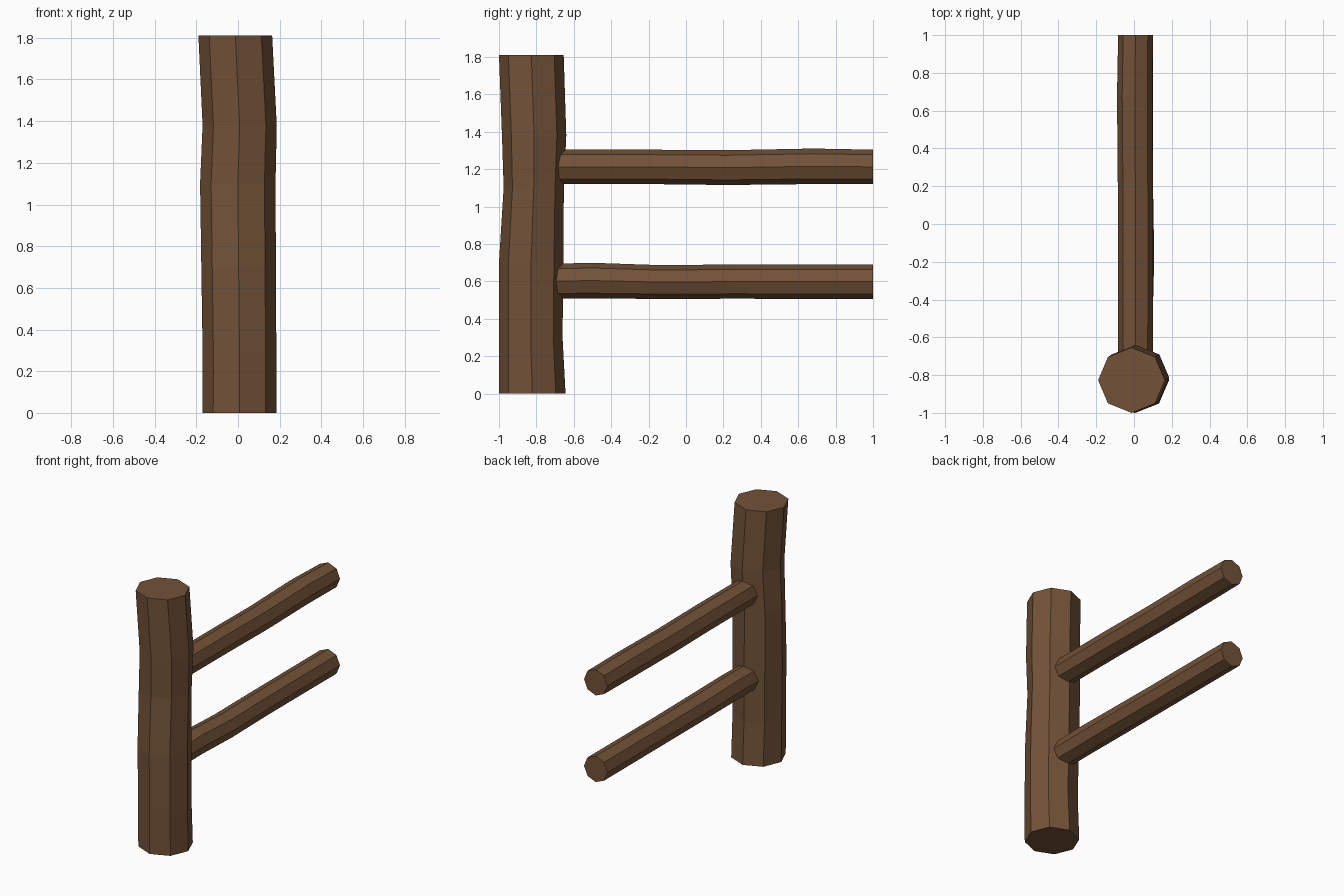
import bpy, bmesh, math
from mathutils import Vector

if "Cube" in bpy.data.objects:
    bpy.data.objects.remove(bpy.data.objects["Cube"])

SIDES = 8
wood = bpy.data.materials.new("brown_wood")
wood.diffuse_color = (0.17, 0.085, 0.039, 1)
wood.use_nodes = True
wood.node_tree.nodes["Principled BSDF"].inputs["Base Color"].default_value = wood.diffuse_color


def log(name, rings, u, v):
    """Eight-sided log from rings of (centre, radius along u, radius along v)."""
    bm = bmesh.new()
    loops = []
    for centre, ru, rv in rings:
        loop = []
        for i in range(SIDES):
            a = math.tau * i / SIDES
            loop.append(bm.verts.new(Vector(centre) + u * ru * math.cos(a) + v * rv * math.sin(a)))
        loops.append(loop)
    for lo, hi in zip(loops, loops[1:]):
        for i in range(SIDES):
            j = (i + 1) % SIDES
            bm.faces.new((lo[i], lo[j], hi[j], hi[i]))
    bm.faces.new(loops[0][::-1])
    bm.faces.new(loops[-1])
    bmesh.ops.recalc_face_normals(bm, faces=bm.faces)
    mesh = bpy.data.meshes.new(name)
    bm.to_mesh(mesh)
    bm.free()
    mesh.materials.append(wood)
    obj = bpy.data.objects.new(name, mesh)
    bpy.context.collection.objects.link(obj)
    return obj


X, Y, Z = Vector((1, 0, 0)), Vector((0, 1, 0)), Vector((0, 0, 1))

# Slightly crooked upright post
log("post", [
    ((0.007, -0.822, 0.00), 0.178, 0.178),
    ((0.007, -0.830, 0.30), 0.177, 0.170),
    ((0.003, -0.828, 0.70), 0.179, 0.172),
    ((-0.001, -0.814, 1.10), 0.181, 0.161),
    ((0.008, -0.812, 1.38), 0.178, 0.172),
    ((-0.013, -0.827, 1.81), 0.177, 0.173),
], X, Y)

# Two rails: (y, x centre, z offset, x radius, z radius) per ring
upper = [(-0.80, 0.007, 0.000, 0.092, 0.092), (-0.20, 0.008, 0.000, 0.093, 0.092),
         (0.22, 0.007, -0.004, 0.093, 0.093), (0.68, 0.004, 0.003, 0.094, 0.095),
         (1.00, 0.008, 0.000, 0.092, 0.092)]
lower = [(-0.80, 0.007, 0.000, 0.092, 0.092), (-0.50, 0.007, 0.004, 0.092, 0.095),
         (-0.18, 0.012, -0.003, 0.095, 0.091), (0.25, 0.008, -0.002, 0.092, 0.091),
         (1.00, 0.008, -0.002, 0.092, 0.092)]
for name, z, rings in (("upper_rail", 1.212, upper), ("lower_rail", 0.600, lower)):
    log(name, [((x, y, z + dz), rx, rz) for y, x, dz, rx, rz in rings], X, Z)
